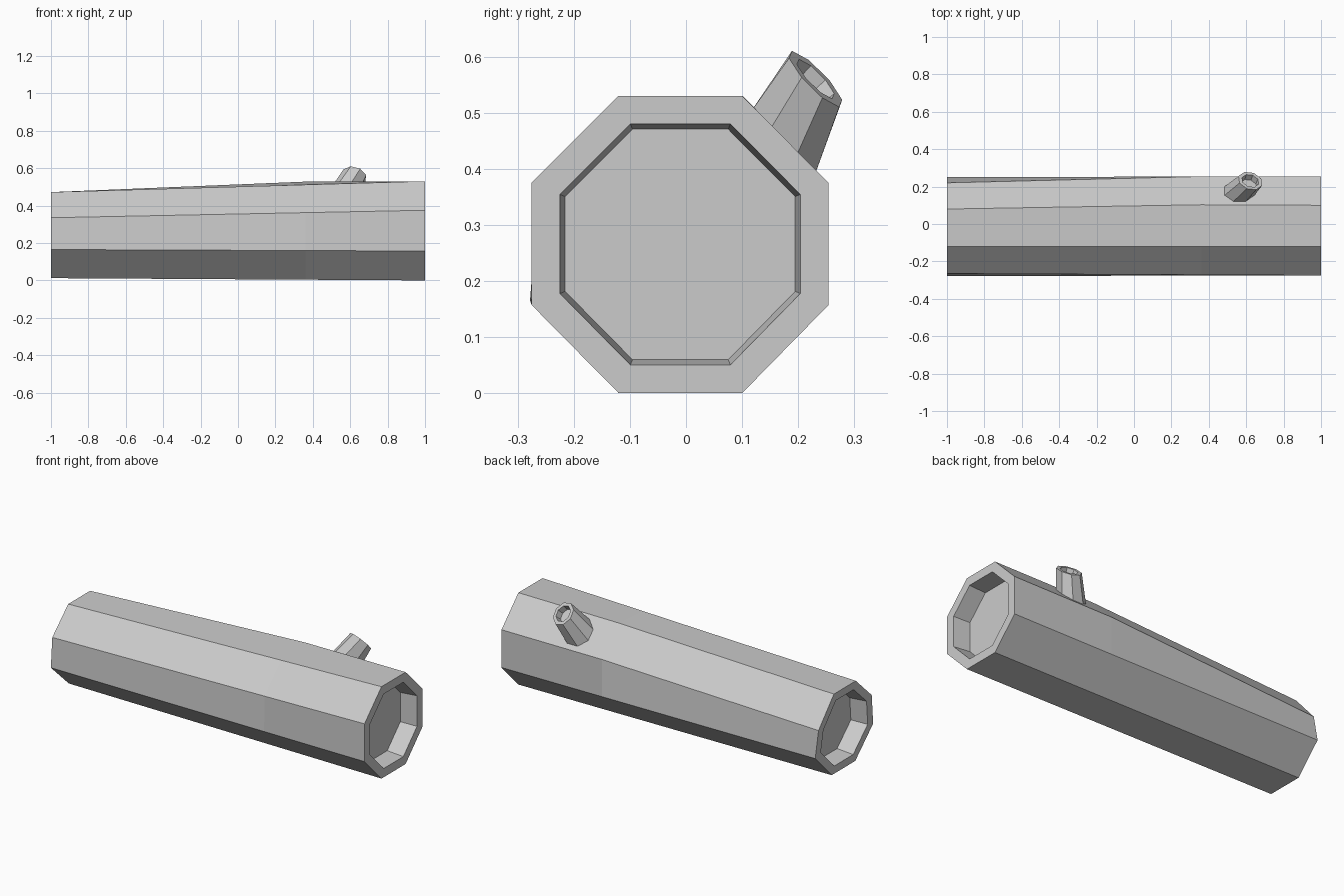
import bpy, math
from mathutils import Vector

if "Cube" in bpy.data.objects:
    bpy.data.objects.remove(bpy.data.objects["Cube"])


def loft(name, rings):
    """Skin rings of equal point count in order and cap both ends."""
    n = len(rings[0])
    verts = [p for r in rings for p in r]
    faces = [tuple(reversed(range(n)))]
    for k in range(len(rings) - 1):
        a, b = k * n, (k + 1) * n
        for i in range(n):
            j = (i + 1) % n
            faces.append((a + i, a + j, b + j, b + i))
    faces.append(tuple(range(len(verts) - n, len(verts))))
    mesh = bpy.data.meshes.new(name)
    mesh.from_pydata(verts, [], faces)
    obj = bpy.data.objects.new(name, mesh)
    bpy.context.collection.objects.link(obj)
    return obj


def shrink(ring, factor, offset):
    """Scaled copy of a ring about its centre, moved by an offset."""
    c = sum(ring, Vector()) / len(ring)
    return [c + (p - c) * factor + Vector(offset) for p in ring]


def octagon(centre, normal, radius):
    rot = Vector((0, 0, 1)).rotation_difference(Vector(normal).normalized())
    pts = []
    for i in range(8):
        a = math.tau * (i + 0.5) / 8
        pts.append(Vector(centre) + rot @ Vector((radius * math.cos(a), radius * math.sin(a), 0)))
    return pts


# Log trunk: slightly irregular tapered octagon, (y, z) sections
wide = [(-0.12, 0), (0.10, 0), (0.254, 0.157), (0.254, 0.375),
        (0.10, 0.53), (-0.12, 0.53), (-0.275, 0.375), (-0.275, 0.157)]
narrow = [(-0.115, 0.012), (0.10, 0.012), (0.25, 0.165), (0.22, 0.315),
          (0.08, 0.472), (-0.12, 0.472), (-0.265, 0.335), (-0.278, 0.165)]
right = [Vector((1, y, z)) for y, z in wide]
left = [Vector((-1, y, z)) for y, z in narrow]
mid_x = 0.36
mid = [l.lerp(r, (mid_x + 1) / 2) for l, r in zip(left, right)]
mid[3] = Vector((mid_x, 0.254, 0.375))
mid[4] = Vector((mid_x, 0.103, 0.528))

# Both cut ends have a raised bark rim around a recessed core
loft("log_trunk", [
    shrink(left, 0.77, (0.10, 0, 0)), shrink(left, 0.81, (0, 0, 0)),
    left, mid, right,
    shrink(right, 0.81, (0, 0, 0)), shrink(right, 0.775, (-0.10, 0, 0)),
])

# Broken branch stub with a hollow tip
tip_normal = Vector((0.25, 0.7, 0.68)).normalized()
tip = octagon((0.622, 0.231, 0.56), tip_normal, 0.068)
loft("branch_stub", [
    octagon((0.557, 0.17, 0.44), (0, 0.71, 0.70), 0.088),
    tip,
    shrink(tip, 0.7, (0, 0, 0)), shrink(tip, 0.65, -0.035 * tip_normal),
])
